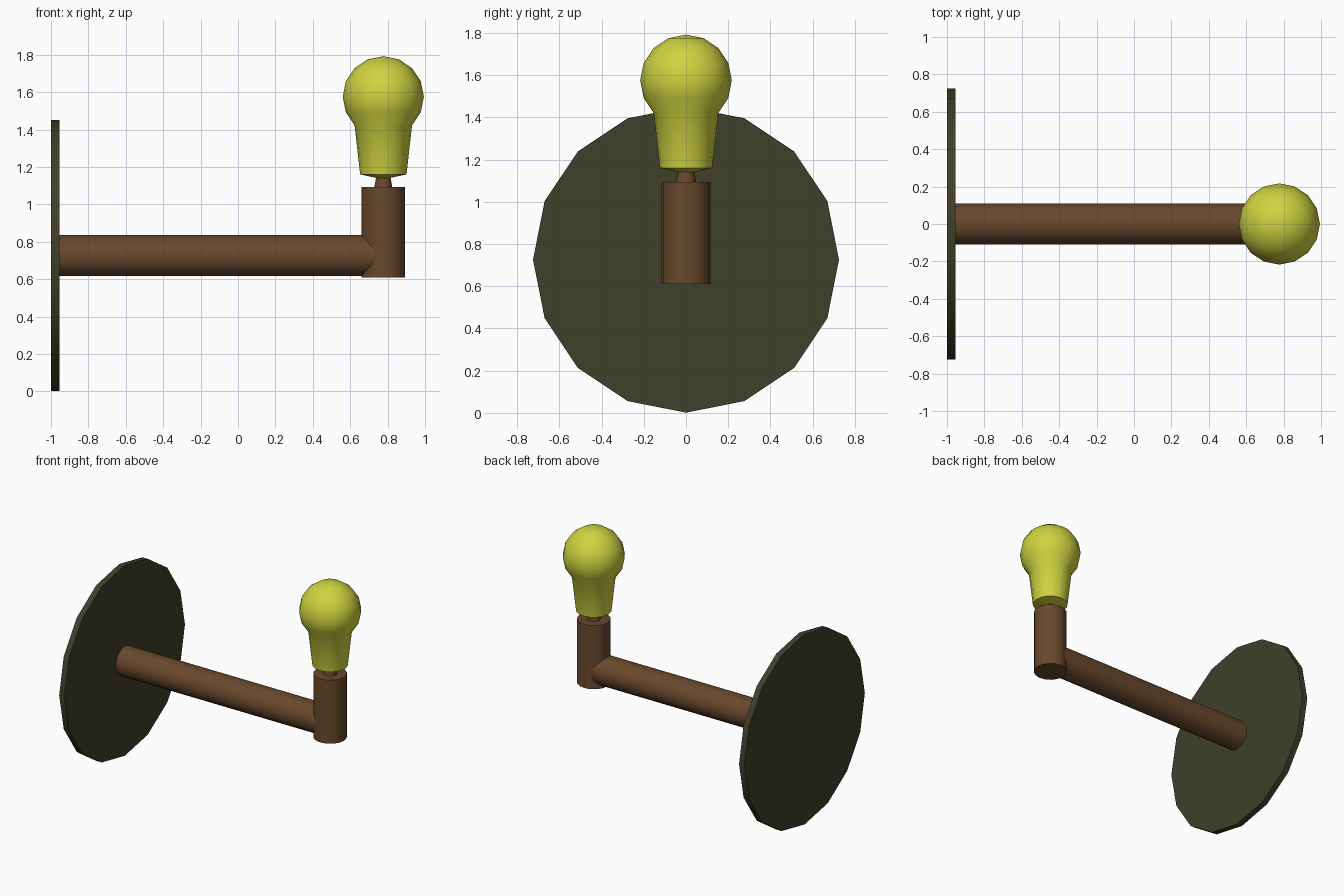
import bpy
from math import cos, sin, pi, radians

if "Cube" in bpy.data.objects:
    bpy.data.objects.remove(bpy.data.objects["Cube"])

SIDES = 16


def material(name, rgb):
    m = bpy.data.materials.new(name)
    m.diffuse_color = (*rgb, 1)
    m.use_nodes = True
    m.node_tree.nodes["Principled BSDF"].inputs["Base Color"].default_value = m.diffuse_color
    return m


BROWN = material("brown", (0.14, 0.065, 0.025))
DARK = material("dark_olive", (0.05, 0.05, 0.024))
YELLOW = material("yellow", (0.62, 0.65, 0.05))


def lathe(name, profile, origin, mat, along_x=False):
    """Spin (radius, height) points about z, or about x when along_x."""
    verts, rings, faces = [], [], []
    for r, h in profile:
        n = 1 if r == 0 else SIDES
        rings.append(list(range(len(verts), len(verts) + n)))
        for i in range(n):
            a = 2 * pi * i / SIDES
            c, s = r * cos(a), r * sin(a)
            verts.append((h, c, s) if along_x else (c, s, h))
    for a, b in zip(rings, rings[1:]):
        for i in range(SIDES):
            j = (i + 1) % SIDES
            if len(a) == 1:
                faces.append((a[0], b[j], b[i]))
            elif len(b) == 1:
                faces.append((a[i], a[j], b[0]))
            else:
                faces.append((a[i], a[j], b[j], b[i]))
    # flat caps on open ends
    if len(rings[0]) > 1:
        faces.append(rings[0][::-1])
    if len(rings[-1]) > 1:
        faces.append(rings[-1])
    me = bpy.data.meshes.new(name)
    me.from_pydata(verts, [], faces)
    me.materials.append(mat)
    ob = bpy.data.objects.new(name, me)
    ob.location = origin
    bpy.context.collection.objects.link(ob)
    bpy.ops.object.select_all(action='DESELECT')
    ob.select_set(True)
    bpy.context.view_layer.objects.active = ob
    bpy.ops.object.shade_smooth_by_angle(angle=radians(40))
    return ob


# wall plate and horizontal arm
plate = lathe("wall_plate", [(0.725, -1.0), (0.725, -0.955)], (0, 0, 0.726), DARK, True)
lathe("arm", [(0.11, -0.96), (0.11, 0.76)], (0, 0, 0.726), BROWN, True)

# upright socket with its small tapered neck
X = 0.777
lathe("socket", [(0.117, 0.61), (0.117, 1.094)], (X, 0, 0), BROWN)
lathe("socket_neck", [(0.048, 1.09), (0.036, 1.16)], (X, 0, 0), BROWN)

# bulb: shallow base, tapered body, round top
R, CZ = 0.217, 1.575
globe = [(R * sin(k * pi / 8), CZ + R * cos(k * pi / 8)) for k in range(6, 0, -1)]
lathe("bulb", [(0, 1.137), (0.04, 1.142), (0.124, 1.16)] + globe + [(0, CZ + R)], (X, 0, 0), YELLOW)
